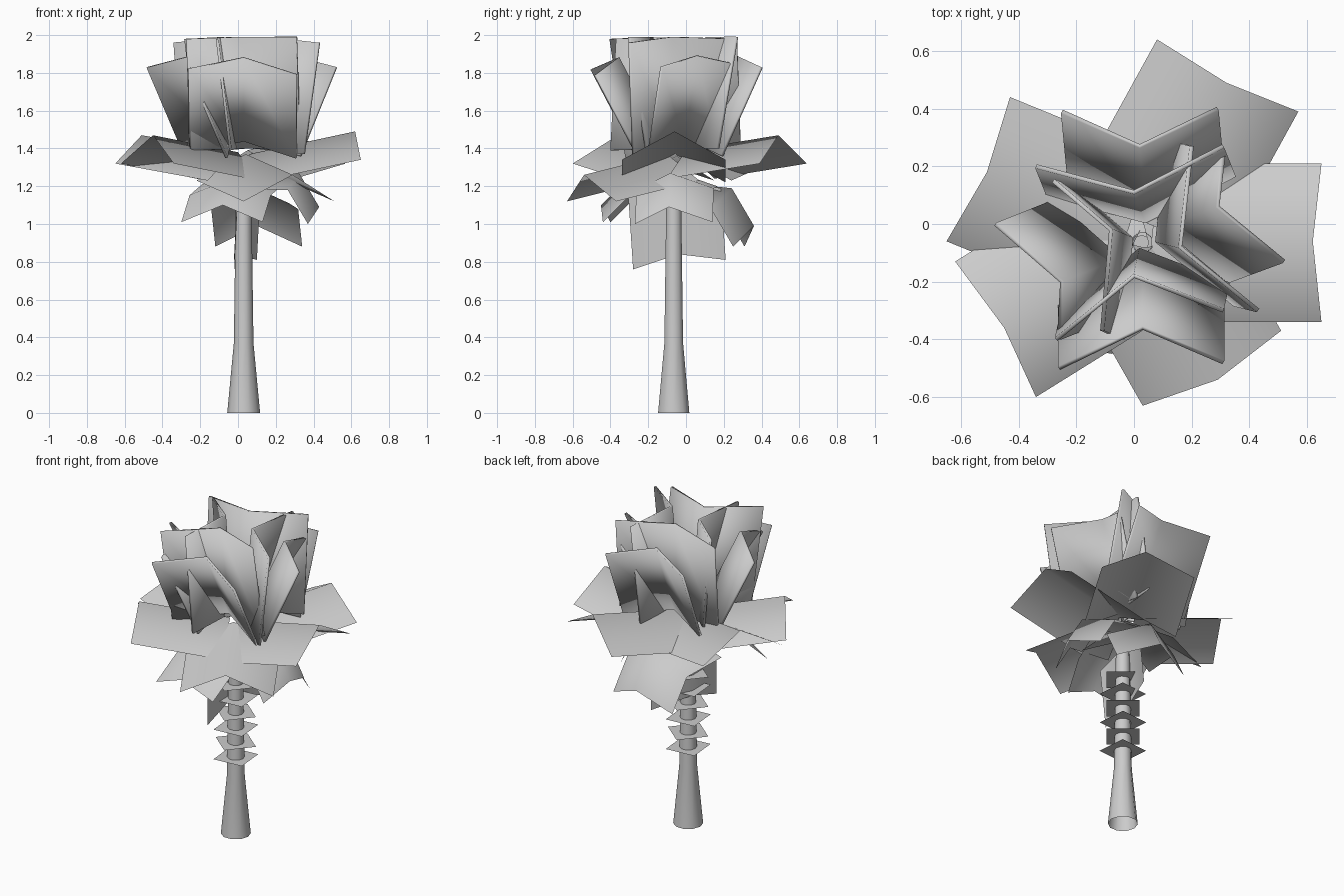
import bpy, math
from mathutils import Vector as V

if "Cube" in bpy.data.objects:
    bpy.data.objects.remove(bpy.data.objects["Cube"])

CX, CY = 0.03, -0.065   # stem axis


def mesh_object(name, verts, faces, smooth=True):
    me = bpy.data.meshes.new(name)
    me.from_pydata([tuple(v) for v in verts], [], faces)
    me.update()
    for p in me.polygons:
        p.use_smooth = smooth
    ob = bpy.data.objects.new(name, me)
    bpy.context.collection.objects.link(ob)
    return ob


def leaf(name, left, mid, right, base, bend=0.0, thick=0.0):
    """Card folded along its spine: tip edge left-mid-right swept back to base.
    bend bulges the card outwards and up, thick gives it two skins."""
    left, mid, right, base = V(left), V(mid), V(right), V(base)
    back = base - mid
    out = V((mid.x - CX, mid.y - CY, 0)).normalized()
    rows = 3 if bend else 2
    verts, faces = [], []
    for i in range(rows):
        t = i / (rows - 1)
        bulge = (out * 0.7 + V((0, 0, 0.7))) * bend * 4 * t * (1 - t)
        verts += [p + back * t + bulge for p in (left, mid, right)]
    for i in range(rows - 1):
        for j in range(2):
            a = i * 3 + j
            faces.append((a, a + 1, a + 4, a + 3))
    ob = mesh_object(name, verts, faces)
    if thick:
        mod = ob.modifiers.new("thickness", 'SOLIDIFY')
        mod.thickness = thick
        mod.offset = 0
    bpy.context.view_layer.objects.active = ob
    bpy.ops.object.select_all(action='DESELECT')
    ob.select_set(True)
    bpy.ops.object.shade_smooth_by_angle(angle=math.radians(75))
    return ob


# Stem: flared ten-sided tube
sides = 10
profile = [(0.087, 0), (0.052, 0.37), (0.042, 1.09), (0.035, 1.3)]
verts = [(CX + r * math.cos(2 * math.pi * i / sides),
          CY + r * math.sin(2 * math.pi * i / sides), z)
         for r, z in profile for i in range(sides)]
faces = [(k * sides + i, k * sides + (i + 1) % sides,
          (k + 1) * sides + (i + 1) % sides, (k + 1) * sides + i)
         for k in range(len(profile) - 1) for i in range(sides)]
mesh_object("stem", verts, faces)

# Flat square collars threaded on the stem, alternately turned
for k in range(6):
    z = 0.49 + 0.095 * k
    a0 = math.radians(50 - 45 * (k % 2))
    ring = [(CX + 0.135 * math.cos(a0 + i * math.pi / 2),
             CY + 0.135 * math.sin(a0 + i * math.pi / 2), z) for i in range(4)]
    mesh_object(f"stem_collar_{k + 1}", ring, [(0, 1, 2, 3)], False)

# Drooping lower leaves
leaf("droop_leaf_front", (-0.30, -0.40, 1.01), (-0.08, -0.45, 1.10), (0.13, -0.44, 1.01),
     (CX, -0.08, 1.30), 0.06)
leaf("droop_leaf_right", (0.37, -0.27, 1.00), (0.43, -0.09, 1.09), (0.37, 0.14, 1.01),
     (0.05, CY, 1.28), 0.12)
leaf("droop_leaf_back", (0.34, 0.25, 0.88), (0.10, 0.36, 0.99), (-0.12, 0.31, 0.88),
     (CX, -0.04, 1.22), 0.12)
leaf("droop_leaf_left", (0.10, 0.21, 0.81), (-0.02, -0.04, 0.84), (-0.02, -0.28, 0.76),
     (0.00, CY, 1.22))

# Spreading ring of five roof-folded leaves: tip corners, ridge and ridge root
spread = [
    ((0.65, -0.34, 1.34), (0.62, -0.06, 1.49), (0.65, 0.21, 1.34), (0.06, -0.06, 1.37)),
    ((0.57, 0.39, 1.32), (0.32, 0.49, 1.47), (0.08, 0.64, 1.32), (0.05, 0.00, 1.39)),
    ((-0.43, 0.44, 1.32), (-0.51, 0.18, 1.47), (-0.65, -0.06, 1.32), (-0.02, -0.02, 1.38)),
    ((-0.62, -0.13, 1.32), (-0.45, -0.36, 1.47), (-0.34, -0.60, 1.32), (0.00, -0.08, 1.38)),
    ((0.03, -0.63, 1.12), (0.29, -0.54, 1.26), (0.51, -0.37, 1.12), (0.04, -0.10, 1.37)),
]
for i, pts in enumerate(spread):
    leaf(f"spreading_leaf_{i + 1}", *pts)

# Outer upright leaves, leaning outwards
outer = [
    ((0.29, 0.40, 1.83), (0.02, 0.27, 1.89), (-0.25, 0.39, 1.83), (0.04, 0.06, 1.42)),
    ((0.52, -0.13, 1.83), (0.29, 0.06, 1.89), (0.31, 0.24, 1.85), (0.10, -0.01, 1.42)),
    ((-0.48, 0.00, 1.83), (-0.25, -0.20, 1.89), (-0.26, -0.40, 1.82), (-0.05, -0.12, 1.42)),
    ((-0.26, -0.50, 1.82), (0.03, -0.36, 1.88), (0.31, -0.48, 1.79), (0.03, -0.13, 1.44)),
]
for i, pts in enumerate(outer):
    leaf(f"outer_upright_leaf_{i + 1}", *pts, thick=0.015)

# Inner upright leaves, nearly vertical
inner = [
    ((0.31, 0.27, 1.99), (0.00, 0.11, 1.99), (-0.34, 0.20, 1.96), (0.04, 0.01, 1.40)),
    ((0.43, -0.30, 1.96), (0.16, -0.08, 1.99), (0.20, 0.27, 1.98), (0.08, -0.06, 1.40)),
    ((-0.28, 0.15, 1.98), (-0.08, -0.02, 1.99), (-0.11, -0.37, 1.98), (-0.01, -0.05, 1.40)),
    ((-0.27, -0.40, 1.98), (0.00, -0.18, 1.99), (0.31, -0.30, 1.99), (0.02, -0.09, 1.40)),
]
for i, pts in enumerate(inner):
    leaf(f"inner_upright_leaf_{i + 1}", *pts, thick=0.015)
